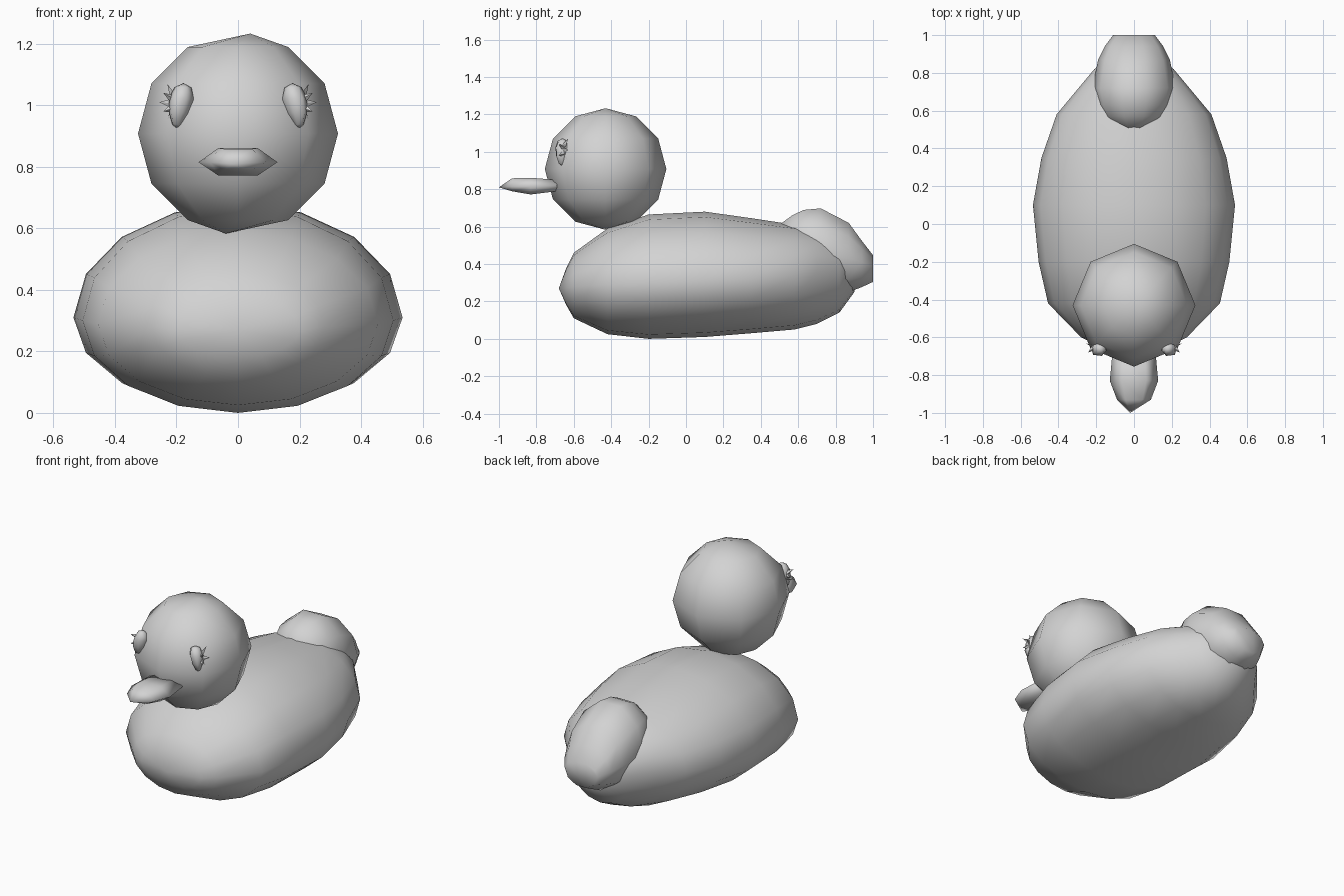
import bpy, bmesh
from math import sin, cos, pi
from mathutils import Vector, Matrix

cube = bpy.data.objects.get("Cube")
if cube:
    bpy.data.objects.remove(cube, do_unlink=True)

grey = bpy.data.materials.new("plain grey")
grey.use_nodes = True
grey.diffuse_color = (0.65, 0.65, 0.65, 1)
grey.node_tree.nodes["Principled BSDF"].inputs["Base Color"].default_value = (0.65, 0.65, 0.65, 1)


def finish(name, bm, smooth=True):
    """Turn a bmesh into a grey object."""
    bmesh.ops.recalc_face_normals(bm, faces=bm.faces)
    mesh = bpy.data.meshes.new(name)
    bm.to_mesh(mesh)
    bm.free()
    mesh.materials.append(grey)
    for face in mesh.polygons:
        face.use_smooth = smooth
    ob = bpy.data.objects.new(name, mesh)
    bpy.context.collection.objects.link(ob)
    return ob


def loft(name, sections, sides, front_tip=None, back_tip=None):
    """Skin egg-shaped rings given as (y, half width, low z, widest z, high z)."""
    bm = bmesh.new()
    rings = []
    for y, w, low, mid, high in sections:
        ring = []
        for i in range(sides):
            a = 2 * pi * i / sides
            rise = (high - mid) if sin(a) > 0 else (mid - low)
            ring.append(bm.verts.new((w * cos(a), y, mid + rise * sin(a))))
        rings.append(ring)
    for a, b in zip(rings, rings[1:]):
        for i in range(sides):
            j = (i + 1) % sides
            bm.faces.new((a[i], a[j], b[j], b[i]))
    for ring, tip in ((rings[0], front_tip), (rings[-1], back_tip)):
        if tip:
            point = bm.verts.new(tip)
            for i in range(sides):
                bm.faces.new((ring[i], ring[(i + 1) % sides], point))
        else:
            bm.faces.new(ring)
    return finish(name, bm)


# Body: a plump hull, blunt at the breast and narrowing to the rear
loft("body", [
    (-0.64, 0.20, 0.18, 0.27, 0.38),
    (-0.60, 0.28, 0.11, 0.28, 0.46),
    (-0.42, 0.455, 0.025, 0.29, 0.59),
    (-0.20, 0.505, 0.0, 0.30, 0.665),
    (0.10, 0.535, 0.01, 0.31, 0.68),
    (0.35, 0.49, 0.03, 0.32, 0.645),
    (0.58, 0.41, 0.05, 0.34, 0.61),
    (0.70, 0.31, 0.08, 0.36, 0.58),
    (0.82, 0.21, 0.14, 0.36, 0.53),
    (0.90, 0.10, 0.25, 0.37, 0.46),
], 16, front_tip=(0, -0.68, 0.27))

# Tail: an upturned rounded stub
loft("tail", [
    (0.50, 0.09, 0.45, 0.52, 0.615),
    (0.57, 0.17, 0.38, 0.50, 0.67),
    (0.63, 0.20, 0.33, 0.48, 0.70),
    (0.72, 0.22, 0.27, 0.46, 0.71),
    (0.87, 0.19, 0.24, 0.43, 0.63),
    (0.94, 0.155, 0.27, 0.41, 0.53),
    (1.0, 0.11, 0.30, 0.39, 0.45),
], 10)

# Head: coarse ball with slightly offset poles
bm = bmesh.new()
bmesh.ops.create_uvsphere(bm, u_segments=8, v_segments=6, radius=0.325)
for v in bm.verts:
    if abs(v.co.z) > 0.32:
        v.co.x = 0.04 if v.co.z > 0 else -0.04
    v.co += Vector((0, -0.43, 0.908))
finish("head", bm)

# Beak: flat bill with a pointed tip
loft("beak", [
    (-0.93, 0.09, 0.785, 0.815, 0.865),
    (-0.83, 0.128, 0.765, 0.815, 0.868),
    (-0.69, 0.115, 0.785, 0.82, 0.855),
], 6, front_tip=(-0.02, -1.0, 0.81))

# Eyes and lashes, one set on each side
outward = Vector((0.62, -0.78, 0.08)).normalized()
for side, label in ((1, "left"), (-1, "right")):
    flip = Matrix.Diagonal((side, 1, 1, 1))

    # Eye: flattened drop, wide at the top and narrow below
    bm = bmesh.new()
    bmesh.ops.create_uvsphere(bm, u_segments=6, v_segments=5, radius=1)
    across = Vector((0.78, 0.62, 0))
    for v in bm.verts:
        x, y, z = v.co
        taper = 0.75 + 0.3 * z
        v.co = (Vector((0.187, -0.66, 0.997)) + across * x * 0.05 * taper
                + outward * y * 0.045 + Vector((-0.01, 0, 0.075)) * z)
    bm.transform(flip)
    finish(label + "_eye", bm)

    # Lashes: a fan of thin spikes beside the eye
    bm = bmesh.new()
    for i in range(5):
        t = i / 4 - 0.5
        root = Vector((0.213, -0.655, 1.005 + 0.05 * t))
        tip = Vector((0.255 - 0.05 * abs(t), -0.63 - 0.05 * (i % 2), 1.01 + 0.12 * t))
        up = Vector((0, 0, 0.017))
        wide = Vector((0.009, 0.012, 0))
        base = [bm.verts.new(root + d) for d in (up, wide, -up, -wide)]
        point = bm.verts.new(tip)
        bm.faces.new(base)
        for k in range(4):
            bm.faces.new((base[k], base[(k + 1) % 4], point))
    bm.transform(flip)
    finish(label + "_lashes", bm, smooth=False)
